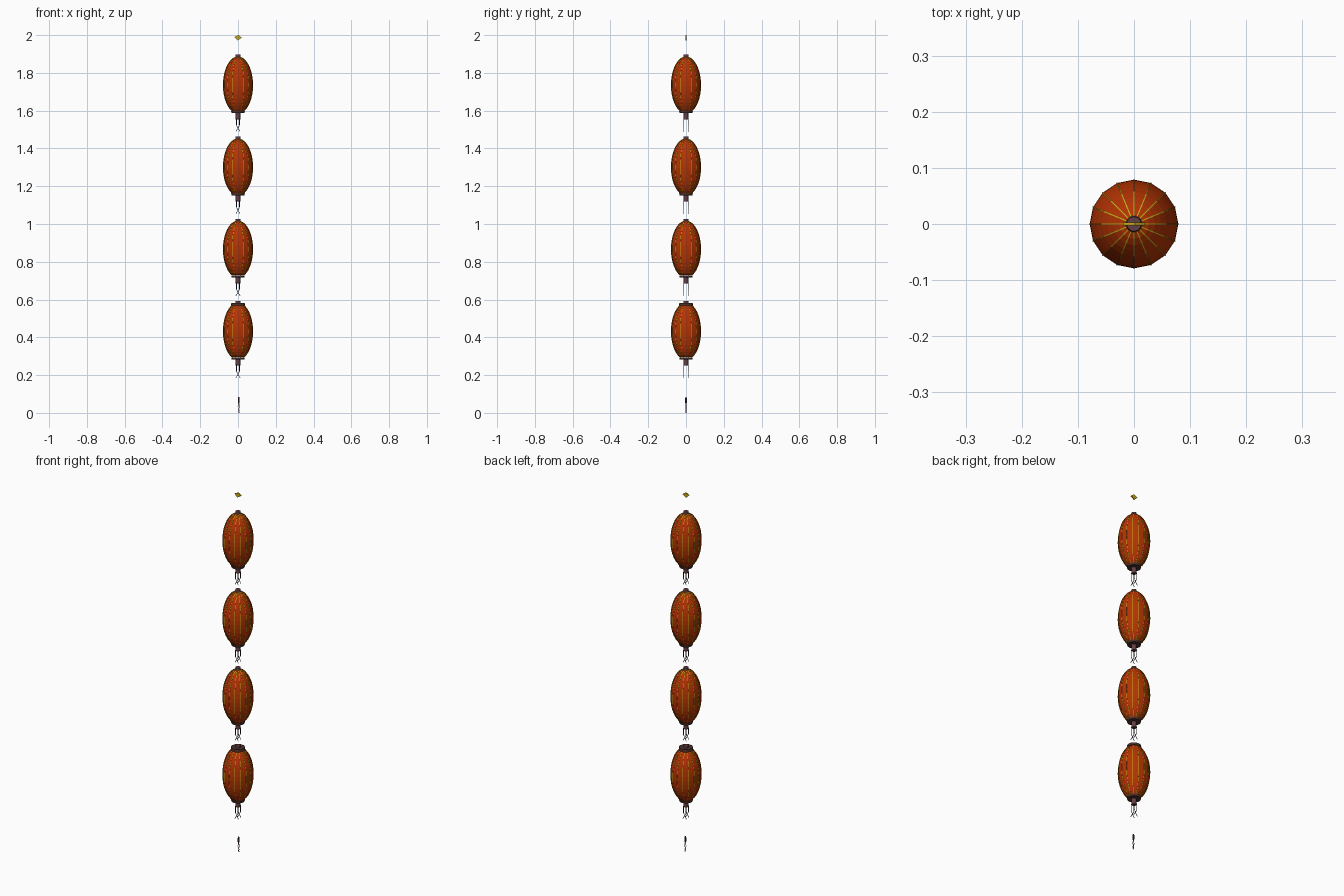
import bpy, bmesh, math
from mathutils import Vector

if "Cube" in bpy.data.objects:
    bpy.data.objects.remove(bpy.data.objects["Cube"])


def material(name, rgb):
    m = bpy.data.materials.new(name)
    m.diffuse_color = (*rgb, 1)
    m.use_nodes = True
    m.node_tree.nodes["Principled BSDF"].inputs["Base Color"].default_value = m.diffuse_color
    return m


RED = material("lantern_red", (0.46, 0.034, 0.001))
GOLD = material("gold", (0.60, 0.40, 0.01))
RIB = material("rib_yellow", (0.50, 0.45, 0.01))
BROWN = material("dark_brown", (0.07, 0.028, 0.022))
PLUM = material("collar_plum", (0.13, 0.05, 0.055))
GREY = material("cord_grey", (0.42, 0.42, 0.45))
SIDES = 16


def finish(name, bm, mat):
    bmesh.ops.recalc_face_normals(bm, faces=bm.faces)
    me = bpy.data.meshes.new(name)
    bm.to_mesh(me)
    bm.free()
    me.materials.append(mat)
    ob = bpy.data.objects.new(name, me)
    bpy.context.collection.objects.link(ob)
    return ob


def lathe(name, profile, mat, sides=SIDES):
    """Flat-sided turned solid from (radius, z) points, closed at both ends."""
    bm = bmesh.new()
    rings = [[bm.verts.new((r * math.cos(2 * math.pi * i / sides),
                            r * math.sin(2 * math.pi * i / sides), z))
              for i in range(sides)] for r, z in profile]
    for a, b in zip(rings, rings[1:]):
        for i in range(sides):
            j = (i + 1) % sides
            bm.faces.new((a[i], a[j], b[j], b[i]))
    bm.faces.new(rings[0])
    bm.faces.new(rings[-1])
    return finish(name, bm, mat)


def cords(name, paths, radius, mat):
    """Thin cords, one for each path."""
    bm = bmesh.new()
    for path in paths:
        for p, q in zip(path, path[1:]):
            p, q = Vector(p), Vector(q)
            rot = (q - p).to_track_quat('Z', 'Y').to_matrix().to_4x4()
            rot.translation = (p + q) / 2
            bmesh.ops.create_cone(bm, cap_ends=True, segments=5, radius1=radius,
                                  radius2=radius, depth=(q - p).length, matrix=rot)
    return finish(name, bm, mat)


def shell(zc, steps=16):
    """Egg-shaped profile: cut at the bottom rim, nearly closed at the top."""
    pts = []
    for k in range(steps + 1):
        a = -1.14 + (1.14 + 1.39) * k / steps
        pts.append((0.079 * math.cos(a), zc + 0.151 * math.sin(a)))
    return pts


def ribs(name, zc):
    """Narrow yellow strips along every edge of the shell."""
    bm = bmesh.new()
    prof = shell(zc)
    for i in range(SIDES):
        a = 2 * math.pi * i / SIDES
        out = Vector((math.cos(a), math.sin(a), 0))
        side = Vector((-math.sin(a), math.cos(a), 0)) * 0.001
        rows = []
        for r, z in prof:
            # push outward along the shell's slope
            n = (out * (r / 0.079 ** 2) + Vector((0, 0, (z - zc) / 0.151 ** 2))).normalized()
            c = out * r + Vector((0, 0, z))
            inner, outer = c - n * 0.001, c + n * 0.0009
            rows.append([bm.verts.new(v) for v in
                         (inner - side, outer - side, outer + side, inner + side)])
        for p, q in zip(rows, rows[1:]):
            for k in range(3):
                bm.faces.new((p[k], p[k + 1], q[k + 1], q[k]))
    finish(name, bm, RIB)


for n in range(4):
    zc = 0.432 + 0.4345 * n
    lo, hi = zc - 0.140, zc + 0.149
    lathe(f"lantern_shell_{n}", shell(zc), RED)
    ribs(f"lantern_ribs_{n}", zc)
    # rims and collars
    lathe(f"bottom_rim_{n}", [(0.034, lo - 0.009), (0.036, lo + 0.002)], BROWN)
    lathe(f"bottom_collar_{n}", [(0.012, lo - 0.041), (0.012, lo)], PLUM, 12)
    lathe(f"top_collar_{n}", [(0.015, hi - 0.003), (0.013, hi + 0.012)], PLUM, 12)
    if n == 0:
        lathe("top_rim", [(0.037, hi - 0.012), (0.035, hi + 0.002)], BROWN)
    # two cords hang from the collar and end in light curls
    t = lo - 0.037
    legs, curls = [], []
    for y in (-0.011, 0.011):
        for s in (-1, 1):
            legs.append([(s * 0.008, y, t), (s * 0.008, y, t - 0.035)])
            curls.append([(s * 0.008, y, t - 0.035), (s * 0.002, y, t - 0.048),
                          (-s * 0.011, y, t - 0.070)])
    cords(f"hanging_legs_{n}", legs, 0.0017, BROWN)
    cords(f"hanging_curls_{n}", curls, 0.0017, GREY)
    if n:
        cords(f"link_cord_{n}", [[(0, 0, t), (0, 0, t - 0.10)]], 0.001, GREY)

# hanging string with a gold diamond plate at the top
cords("top_string", [[(0, 0, 1.89), (0, 0, 1.985)]], 0.001, PLUM)
bm = bmesh.new()
outline = [(-0.020, 1.990), (0.002, 2.0), (0.020, 1.987), (-0.002, 1.972)]
face = bm.faces.new([bm.verts.new((x, -0.003, z)) for x, z in outline])
ext = bmesh.ops.extrude_face_region(bm, geom=[face])
bmesh.ops.translate(bm, vec=(0, 0.006, 0),
                    verts=[v for v in ext["geom"] if isinstance(v, bmesh.types.BMVert)])
finish("top_diamond", bm, GOLD)

# bottom string, bead and little tassel
cords("bottom_string", [[(0, 0, 0.26), (0, 0, 0.08), (0.004, 0, 0.05)]], 0.0008, GREY)
bead = lathe("bottom_bead", [(0.003, 0.05), (0.005, 0.056), (0.005, 0.076), (0.003, 0.083)], BROWN, 8)
bead.location.x = 0.004
cords("bottom_tassel", [[(0.004, 0, 0.052), (0.004 + s * 0.005, 0, 0.03),
                         (0.004 - s * 0.004, 0, 0.012), (0.004 + s * 0.004, 0, 0.0)]
                        for s in (-1, 1)], 0.0014, PLUM)
